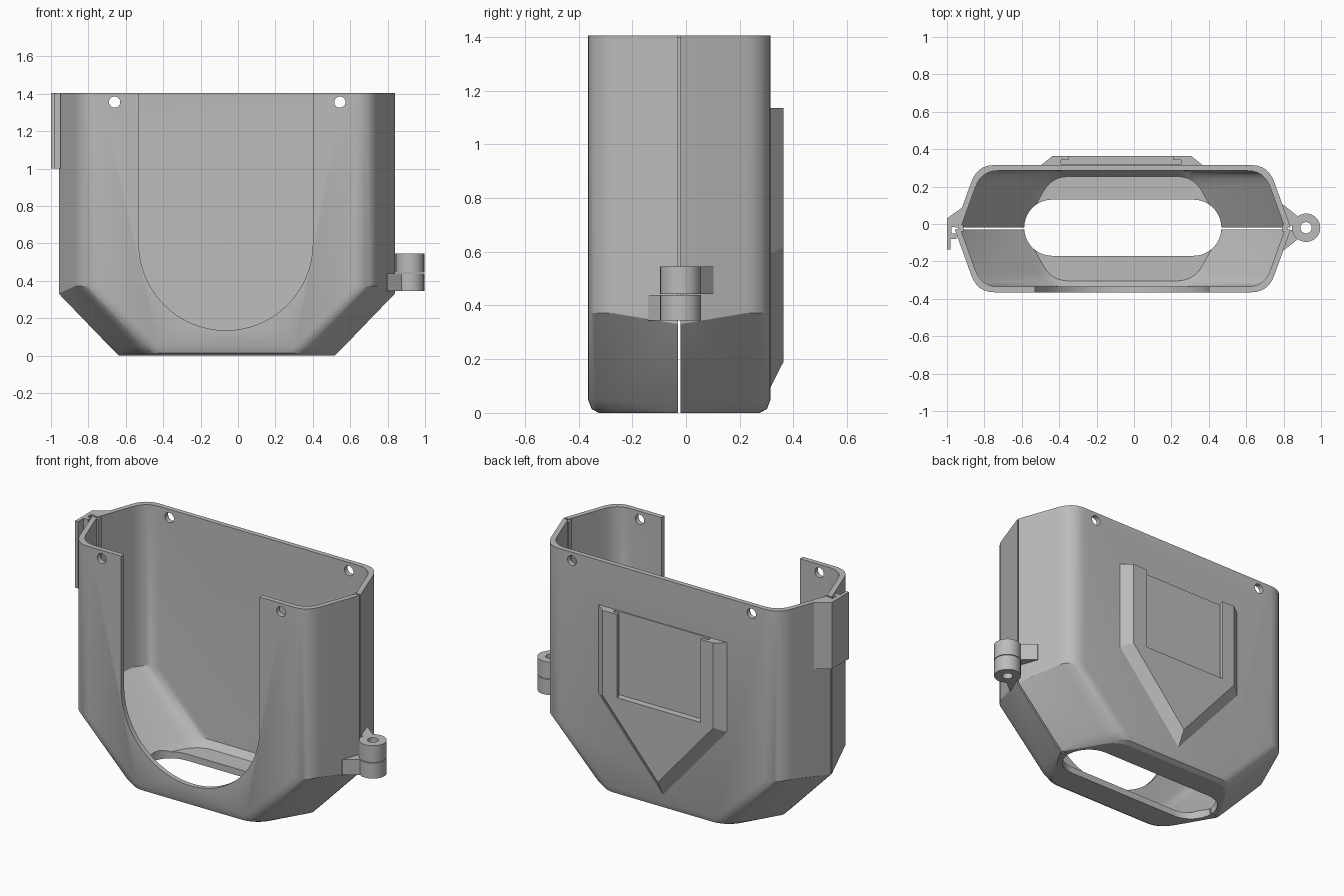
import bpy, bmesh, math
from mathutils import Vector

if "Cube" in bpy.data.objects:
    bpy.data.objects.remove(bpy.data.objects["Cube"])

CX, CY, TOP = -0.06, -0.025, 1.405

grey = bpy.data.materials.new("light grey plastic")
grey.use_nodes = True
grey.diffuse_color = (0.5, 0.5, 0.5, 1)
grey.node_tree.nodes["Principled BSDF"].inputs["Base Color"].default_value = (0.5, 0.5, 0.5, 1)


def finish(name, bm):
    bmesh.ops.recalc_face_normals(bm, faces=bm.faces)
    mesh = bpy.data.meshes.new(name)
    bm.to_mesh(mesh)
    bm.free()
    mesh.materials.append(grey)
    ob = bpy.data.objects.new(name, mesh)
    bpy.context.collection.objects.link(ob)
    return ob


def hull(name, points):
    """Convex solid around the points."""
    bm = bmesh.new()
    for p in points:
        bm.verts.new(p)
    res = bmesh.ops.convex_hull(bm, input=bm.verts)
    loose = {v for v in bm.verts if not v.link_faces}
    bmesh.ops.delete(bm, geom=list(loose), context='VERTS')
    bmesh.ops.dissolve_limit(bm, angle_limit=math.radians(0.5), verts=bm.verts, edges=bm.edges)
    return finish(name, bm)


def prism(name, outline, start, end, axis="z"):
    """Extrude a 2D outline along z, or an (x, z) outline along y."""
    bm = bmesh.new()
    place = (lambda a, b, h: (a, b, h)) if axis == "z" else (lambda a, b, h: (a, h, b))
    low = [bm.verts.new(place(a, b, start)) for a, b in outline]
    high = [bm.verts.new(place(a, b, end)) for a, b in outline]
    bm.faces.new(low)
    bm.faces.new(high)
    n = len(low)
    for i in range(n):
        j = (i + 1) % n
        bm.faces.new((low[i], low[j], high[j], high[i]))
    return finish(name, bm)


def rect(x0, x1, y0, y1):
    return [(x0, y0), (x1, y0), (x1, y1), (x0, y1)]


def arc(cx, cy, r, start=0, end=360, n=32):
    full = end - start == 360
    count = n if full else n + 1
    return [(cx + r * math.cos(math.radians(start + (end - start) * i / n)),
             cy + r * math.sin(math.radians(start + (end - start) * i / n))) for i in range(count)]


def activate(ob):
    bpy.ops.object.select_all(action='DESELECT')
    ob.select_set(True)
    bpy.context.view_layer.objects.active = ob


def cut(ob, *cutters):
    for c in cutters:
        mod = ob.modifiers.new("cut", 'BOOLEAN')
        mod.operation, mod.solver, mod.object = 'DIFFERENCE', 'EXACT', c
        activate(ob)
        bpy.ops.object.modifier_apply(modifier=mod.name)
        bpy.data.objects.remove(c)


def smooth(ob):
    activate(ob)
    bpy.ops.object.shade_smooth_by_angle(angle=math.radians(25))


def ring(w, slope, depth, z, rise=0.0, squash=1.0):
    """Six-sided section with rounded corners; z climbs away from the middle."""
    knee = depth - 0.09
    a = Vector((w - slope * knee, knee))
    b = Vector((w - slope * depth, depth))
    c = b - Vector((0.09, 0))
    pts = [Vector((w, 0))]
    for i in range(7):
        t = i / 6
        pts.append(a * (1 - t) ** 2 + b * 2 * t * (1 - t) + c * t * t)
    return [(CX + sx * p.x, CY + sy * p.y * squash, z + rise * min(p.y, knee))
            for p in pts for sx in (-1, 1) for sy in (-1, 1)]


# Shell: outer body minus the cavity
shell = hull("shell_body",
             ring(0.9, 0.36, 0.34, TOP) + ring(0.9, 0.36, 0.34, 0.33, 0.17)
             + ring(0.63, 0.515, 0.34, 0.05) + ring(0.594, 0.515, 0.34, 0.014, 0, 0.96)
             + ring(0.58, 0.515, 0.34, 0, 0, 0.88))
cavity = hull("cavity",
              ring(0.868, 0.36, 0.31, TOP + 0.1) + ring(0.868, 0.36, 0.31, 0.39, 0.17)
              + ring(0.57, 0.5, 0.31, 0.08) + ring(0.535, 0.5, 0.31, 0.04, 0, 0.9))

# Front window, floor slot, screw holes and the split between the halves
WX, WR = -0.065, 0.465
window = prism("window", arc(WX, 0.6, WR, 180, 360, 48) + [(WX + WR, 1.6), (WX - WR, 1.6)],
               -0.6, -0.22, "y")
slot = prism("slot", arc(CX + 0.377, -0.02, 0.15, -90, 90) + arc(CX - 0.377, -0.02, 0.15, 90, 270),
             -0.2, 0.2)
holes = [prism("hole", arc(x, 1.355, 0.03), -0.6, 0.6, "y") for x in (-0.66, 0.545)]
split = prism("split", rect(-1.2, 1.2, CY - 0.005, CY + 0.005), -0.2, 1.6)
cut(shell, cavity, window, slot, *holes, split)
smooth(shell)

# Lips that overlap the split on the inside
for side, s in (("left", 1), ("right", -1)):
    xs = sorted((CX + s * 0.852, CX + s * 0.882))
    prism(side + "_inner_lip", rect(xs[0], xs[1], CY - 0.015, CY + 0.02), 0.4, TOP - 0.005)

# Hinge: two knuckles, each with an arm to its own half
HX, HY = 0.92, -0.02
for name, s, z0, z1 in (("upper", 1, 0.443, 0.545), ("lower", -1, 0.345, 0.439)):
    knuckle = prism(name + "_hinge_knuckle", arc(HX, HY, 0.076), z0, z1)
    cut(knuckle, prism("pin_hole", arc(HX, HY, 0.03), 0, 1))
    smooth(knuckle)
    prism(name + "_hinge_arm",
          [(0.785, HY + s * 0.122), (0.8, HY + s * 0.122), (0.877, HY + s * 0.06),
           (0.877, HY + s * 0.012), (0.82, HY + s * 0.012)], z0, z1)

# Snap clip on the other side
prism("clip_hook",
      [(-0.915, 0.09), (-1, 0.03), (-1, -0.135), (-0.98, -0.135), (-0.98, -0.08), (-0.95, -0.08),
       (-0.95, -0.05), (-0.975, -0.05), (-0.975, -0.015), (-0.935, -0.015), (-0.9, 0.07)], 1.0, TOP)

# Pointed rear mount with bevelled sides and an undercut pocket
def mount_outline(half, knee, tip, y):
    return [(WX + x, y, z) for x, z in
            ((-half, 1.135), (half, 1.135), (half, knee), (0, tip), (-half, knee))]


mount = hull("rear_mount", mount_outline(0.435, 0.59, 0.09, 0.312) + mount_outline(0.372, 0.62, 0.19, 0.363))
cut(mount,
    prism("pocket", rect(WX - 0.285, WX + 0.275, 0.322, 0.5), 0.63, 1.3),
    prism("undercut", rect(WX - 0.325, WX + 0.315, 0.322, 0.343), 0.63, 1.3))
